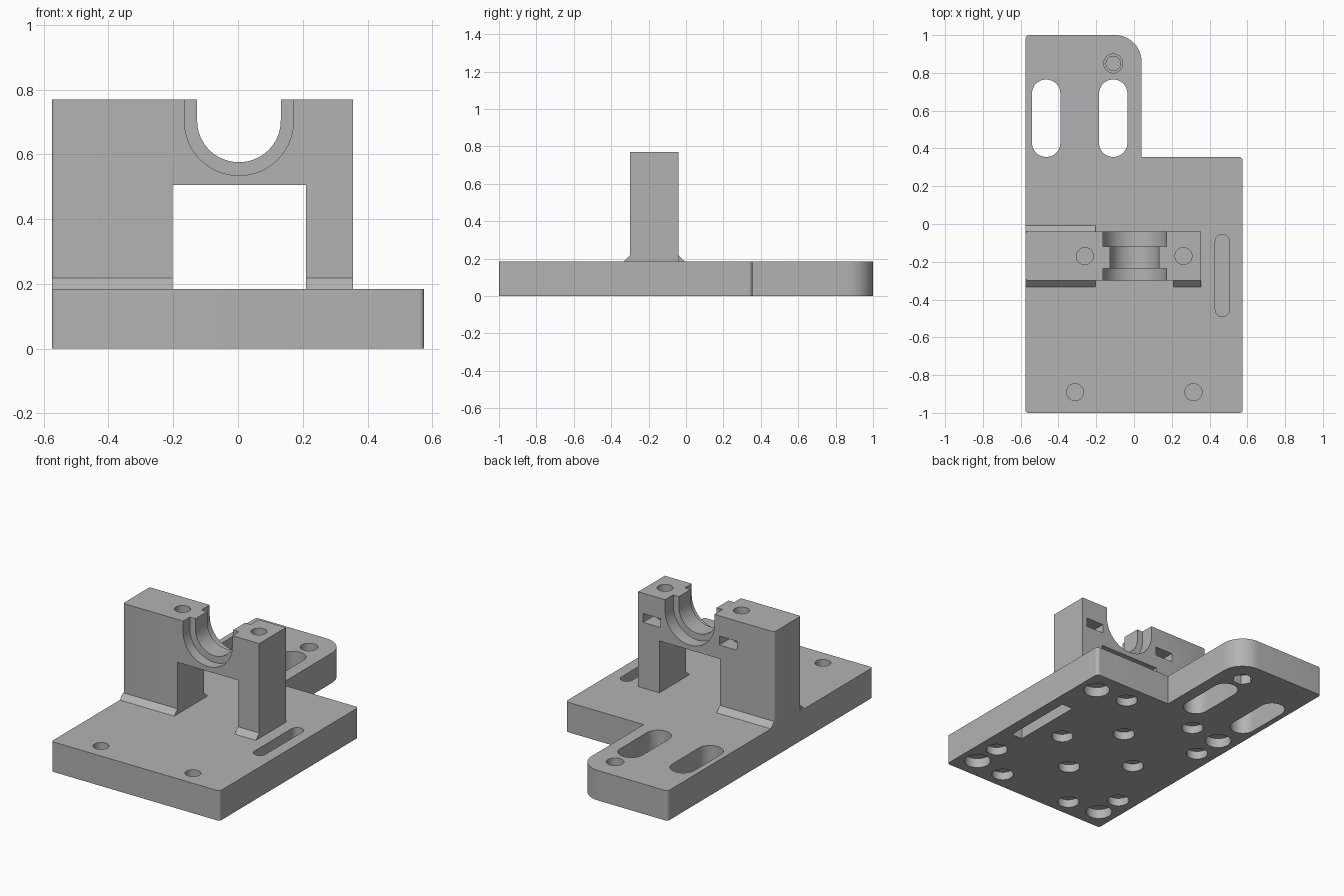
import bpy, bmesh, math
from mathutils import Vector

cube = bpy.data.objects.get("Cube")
if cube:
    bpy.data.objects.remove(cube)

grey = bpy.data.materials.new("plain grey")
grey.use_nodes = True
grey.diffuse_color = (0.45, 0.45, 0.45, 1)
grey.node_tree.nodes["Principled BSDF"].inputs["Base Color"].default_value = (0.45, 0.45, 0.45, 1)


def rounded(corners, steps=12):
    """Outline of right-angled corners (x, y, radius), each filleted."""
    pts, n = [], len(corners)
    for i, (x, y, r) in enumerate(corners):
        c = Vector((x, y))
        if r == 0:
            pts.append(c)
            continue
        u = (Vector(corners[i - 1][:2]) - c).normalized()
        v = (Vector(corners[(i + 1) % n][:2]) - c).normalized()
        mid = c + (u + v) * r
        for k in range(steps + 1):
            t = math.pi / 2 * k / steps
            pts.append(mid - v * r * math.cos(t) - u * r * math.sin(t))
    return pts


def box(x0, x1, y0, y1, r=0.0):
    return rounded([(x0, y0, r), (x1, y0, r), (x1, y1, r), (x0, y1, r)])


def circle(x, y, r, n=40):
    return [Vector((x + r * math.cos(math.tau * k / n), y + r * math.sin(math.tau * k / n)))
            for k in range(n)]


def prism(name, outline, start, end, axis="z"):
    """Extrude an outline along an axis."""
    place = {"z": lambda a, b, d: (a, b, d),
             "y": lambda a, b, d: (a, d, b),
             "x": lambda a, b, d: (d, a, b)}[axis]
    bm = bmesh.new()
    face = bm.faces.new([bm.verts.new(place(p[0], p[1], start)) for p in outline])
    ext = bmesh.ops.extrude_face_region(bm, geom=[face])
    move = Vector(place(0, 0, end - start))
    bmesh.ops.translate(bm, vec=move, verts=[g for g in ext["geom"] if isinstance(g, bmesh.types.BMVert)])
    bmesh.ops.remove_doubles(bm, verts=bm.verts, dist=1e-5)
    bmesh.ops.recalc_face_normals(bm, faces=bm.faces)
    mesh = bpy.data.meshes.new(name)
    bm.to_mesh(mesh)
    bm.free()
    mesh.materials.append(grey)
    ob = bpy.data.objects.new(name, mesh)
    bpy.context.collection.objects.link(ob)
    return ob


def carve(ob, cutters):
    """Subtract every cutter, bake the result and discard the cutters."""
    for c in cutters:
        c.hide_render = True
        mod = ob.modifiers.new("cut", "BOOLEAN")
        mod.operation, mod.solver, mod.object = "DIFFERENCE", "EXACT", c
    graph = bpy.context.evaluated_depsgraph_get()
    mesh = bpy.data.meshes.new_from_object(ob.evaluated_get(graph))
    ob.modifiers.clear()
    ob.data = mesh
    for c in cutters:
        bpy.data.objects.remove(c)


def finish(ob):
    ob.data.polygons.foreach_set("use_smooth", [True] * len(ob.data.polygons))
    ob.data.set_sharp_from_angle(angle=math.radians(30))


TOP = 0.185      # plate thickness
HIGH = 0.77      # top of the upright
FRONT, BACK = -0.30, -0.04
LEFT = -0.575

# Base plate with a tab at the back
plate = prism("base_plate", rounded([
    (LEFT, -1, 0.015), (0.575, -1, 0.015), (0.575, 0.355, 0.02),
    (0.04, 0.355, 0), (0.04, 1, 0.14), (LEFT, 1, 0.02)]), 0, TOP)

cuts = []


def cut(outline, start, end, axis="z"):
    cuts.append(prism("cutter", outline, start, end, axis))


# Through slots in the tab
for x in (-0.465, -0.11):
    cut(box(x - 0.075, x + 0.075, 0.355, 0.765, 0.0745), -0.1, 0.3)
# Stepped screw hole in the tab with a nut pocket below
cut(circle(-0.11, 0.85, 0.05), 0.12, 0.3)
cut(circle(-0.11, 0.85, 0.038), 0.07, 0.13)
cut(circle(-0.11, 0.85, 0.06, 6), -0.1, 0.06)
# Long adjusting slot and its pocket below
cut(box(0.43, 0.505, -0.49, -0.055, 0.037), 0.1, 0.3)
cut(box(0.43, 0.505, -0.5, -0.045), -0.1, 0.09)
# Front screw holes
for x in (-0.312, 0.315):
    cut(circle(x, -0.89, 0.045), 0.1, 0.3)
# Round pockets on the underside
for x in (-0.46, 0.46):
    for y in (-0.865, 0.21):
        cut(circle(x, y, 0.075), -0.1, 0.06)
    cut(circle(x, -0.69, 0.062), -0.1, 0.05)
    for y in (-0.89, 0.23):
        cut(circle(x * 0.54, y, 0.062), -0.1, 0.05)
    cut(circle(x * 0.58, -0.33, 0.062), -0.1, 0.05)
cut(circle(-0.46, 0.02, 0.062), -0.1, 0.05)
for y in (-0.08, -0.575):
    cut(circle(0.01, y, 0.062), -0.1, 0.05)
carve(plate, cuts)
finish(plate)

# Upright bridge with a U-shaped cradle
cuts = []
upright = prism("upright_bridge", rounded([
    (LEFT, TOP, 0), (-0.203, TOP, 0), (-0.203, 0.505, 0), (0.21, 0.505, 0),
    (0.21, TOP, 0), (0.355, TOP, 0), (0.355, HIGH, 0),
    (0.132, HIGH, 0), (0.132, 0.576, 0.128), (-0.126, 0.576, 0.128), (-0.126, HIGH, 0),
    (LEFT, HIGH, 0)], 24), FRONT, BACK, "y")

# Rounded outer corners
bm = bmesh.new()
bm.from_mesh(upright.data)
side = [e for e in bm.edges if all(v.co.x < LEFT + 0.001 for v in e.verts)
        and abs(e.verts[0].co.z - e.verts[1].co.z) > 0.1]
bmesh.ops.bevel(bm, geom=side, offset=0.015, segments=4, profile=0.5, affect="EDGES")
bm.to_mesh(upright.data)
bm.free()

# Wider cradle seats on both faces
seat = rounded([(-0.165, 0.9, 0), (0.171, 0.9, 0), (0.171, 0.535, 0.167), (-0.165, 0.535, 0.167)], 24)
cut(seat, FRONT - 0.1, -0.235, "y")
cut(seat, -0.12, BACK + 0.1, "y")
# Clamp screw holes with nut slots opening to the back
for x in (-0.26, 0.262):
    cut(circle(x, -0.17, 0.045), 0.54, 0.9)
    cut(box(x - 0.06, x + 0.06, 0.59, 0.645), -0.23, BACK + 0.1, "y")
carve(upright, cuts)
finish(upright)

# Sloped feet where the legs meet the plate
RISE = 0.033


def foot(name, x0, x1, y, out):
    prism(name, [(y, TOP), (y + out, TOP), (y, TOP + RISE)], x0, x1, "x")


foot("left_leg_front_foot", LEFT, -0.203, FRONT, -RISE)
foot("right_leg_front_foot", 0.21, 0.355, FRONT, -RISE)
foot("left_leg_back_foot", LEFT, -0.203, BACK, RISE)
